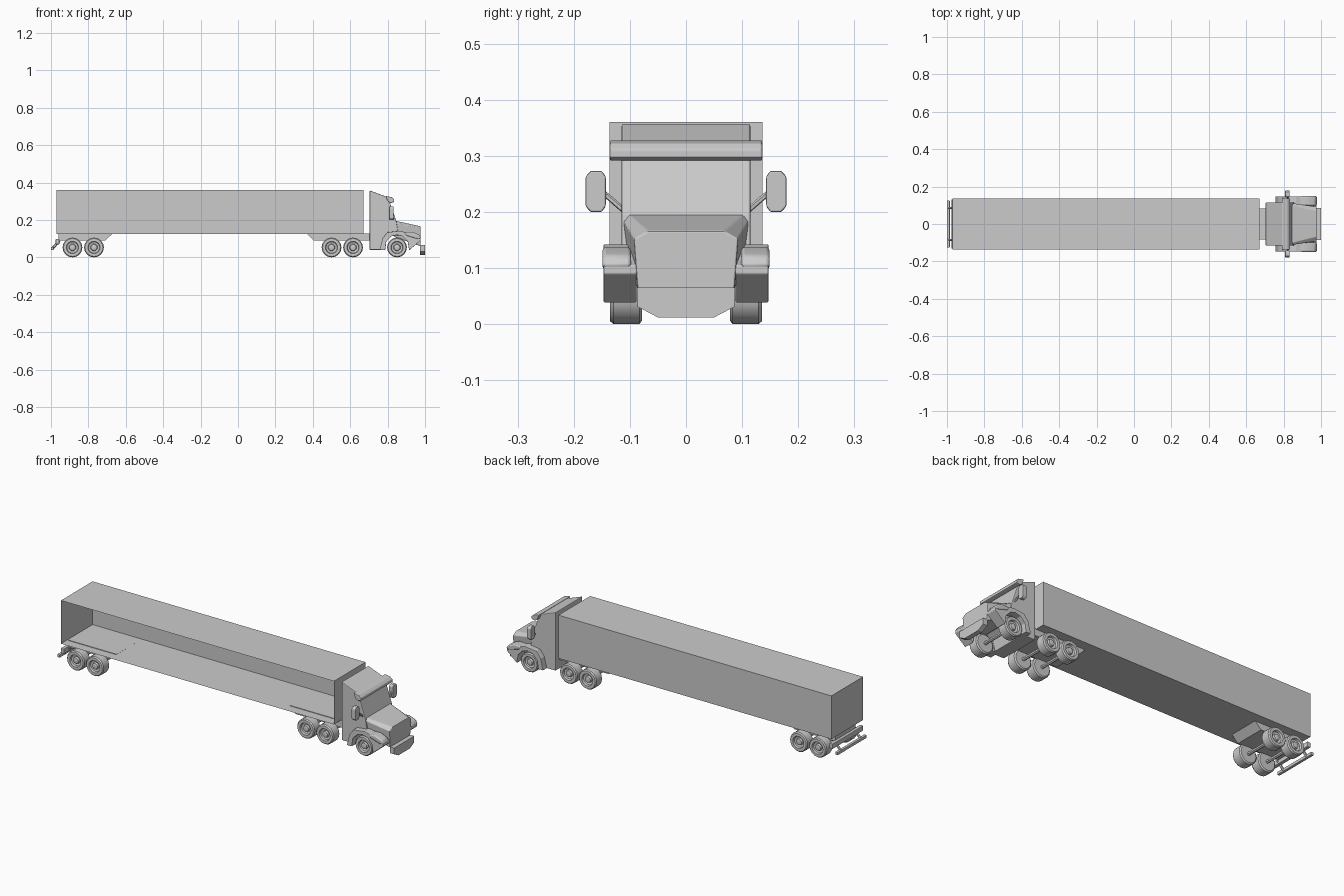
import bpy, bmesh, math
from mathutils import Matrix

if "Cube" in bpy.data.objects:
    bpy.data.objects.remove(bpy.data.objects["Cube"])


def make(name, verts, faces, bevel=0, smooth=False):
    me = bpy.data.meshes.new(name)
    me.from_pydata(verts, [], faces)
    bm = bmesh.new()
    bm.from_mesh(me)
    bmesh.ops.recalc_face_normals(bm, faces=bm.faces)
    bm.to_mesh(me)
    bm.free()
    ob = bpy.data.objects.new(name, me)
    bpy.context.collection.objects.link(ob)
    if bevel:
        m = ob.modifiers.new("Bevel", "BEVEL")
        m.width, m.segments = bevel, 2
    if smooth:
        bpy.ops.object.select_all(action='DESELECT')
        ob.select_set(True)
        bpy.context.view_layer.objects.active = ob
        bpy.ops.object.shade_smooth_by_angle(angle=math.radians(35))
    return ob


def loft(name, a, b, **kw):
    """Join two closed outlines with the same point count."""
    n = len(a)
    sides = [(i, (i + 1) % n, n + (i + 1) % n, n + i) for i in range(n)]
    return make(name, a + b, [tuple(range(n)), tuple(range(n, 2 * n))] + sides, **kw)


def prism(name, xz, y0, y1, **kw):
    return loft(name, [(x, y0, z) for x, z in xz], [(x, y1, z) for x, z in xz], **kw)


def box(name, x0, x1, y0, y1, z0, z1, **kw):
    return prism(name, [(x0, z0), (x1, z0), (x1, z1), (x0, z1)], y0, y1, **kw)


def mirror_y(ob):
    m = ob.modifiers.new("Mirror", "MIRROR")
    m.use_axis = (False, True, False)
    return ob


def rod(name, p, q, r):
    """Square bar between two points."""
    bm = bmesh.new()
    from mathutils import Vector
    p, q = Vector(p), Vector(q)
    d = q - p
    rot = d.to_track_quat('Z', 'Y').to_matrix().to_4x4()
    bmesh.ops.create_cone(bm, cap_ends=True, segments=6, radius1=r, radius2=r, depth=d.length,
                          matrix=Matrix.Translation((p + q) / 2) @ rot)
    me = bpy.data.meshes.new(name)
    bm.to_mesh(me)
    bm.free()
    ob = bpy.data.objects.new(name, me)
    bpy.context.collection.objects.link(ob)
    return ob


# Trailer shell, open on the -y side
X0, X1, Y, Z0, Z1 = -0.97, 0.672, 0.136, 0.125, 0.36
make("trailer_shell",
     [(x, y, z) for x in (X0, X1) for y in (-Y, Y) for z in (Z0, Z1)],
     [(0, 1, 3, 2), (4, 5, 7, 6), (2, 3, 7, 6), (0, 2, 6, 4), (1, 3, 7, 5)])

# Bogie frames under both trailer ends (tops show just above the floor)
prism("rear_bogie_frame", [(-0.96, 0.128), (-0.67, 0.128), (-0.71, 0.09), (-0.96, 0.09)], -0.085, 0.085)
prism("tractor_frame", [(0.367, 0.128), (0.72, 0.128), (0.72, 0.09), (0.405, 0.09)], -0.083, 0.083)

# Wheels: lathed profile of (radius, y)
PROFILE = [(0, 0.078), (0.046, 0.078), (0.053, 0.083), (0.053, 0.129), (0.048, 0.135), (0.033, 0.135),
           (0.030, 0.124), (0.019, 0.121), (0.016, 0.131), (0.010, 0.133), (0, 0.133)]
SEG = 16


def wheel(name, cx):
    verts = []
    for r, y in PROFILE:
        for k in range(SEG):
            a = 2 * math.pi * k / SEG
            verts.append((cx + r * math.cos(a), y, 0.053 + r * math.sin(a)))
    faces = []
    for j in range(len(PROFILE) - 1):
        for k in range(SEG):
            k2 = (k + 1) % SEG
            faces.append((j * SEG + k, j * SEG + k2, (j + 1) * SEG + k2, (j + 1) * SEG + k))
    ob = make(name, verts, faces)
    bm = bmesh.new()
    bm.from_mesh(ob.data)
    bmesh.ops.remove_doubles(bm, verts=bm.verts, dist=1e-5)
    bmesh.ops.recalc_face_normals(bm, faces=bm.faces)
    bm.to_mesh(ob.data)
    bm.free()
    bpy.ops.object.select_all(action='DESELECT')
    ob.select_set(True)
    bpy.context.view_layer.objects.active = ob
    bpy.ops.object.shade_smooth_by_angle(angle=math.radians(35))
    mirror_y(ob)


for i, cx in enumerate((-0.885, -0.77, 0.50, 0.615, 0.85)):
    wheel(f"wheel_pair_{i + 1}", cx)
    rod(f"axle_{i + 1}", (cx, -0.09, 0.053), (cx, 0.09, 0.053), 0.009)

# Rear bumper bars and their struts
box("rear_light_bar", -0.975, -0.955, -0.132, 0.132, 0.07, 0.098, bevel=0.003)
box("rear_underrun_bar", -1.0, -0.985, -0.125, 0.125, 0.04, 0.056, bevel=0.002)
mirror_y(rod("bumper_strut", (-0.99, 0.085, 0.05), (-0.955, 0.085, 0.088), 0.007))

# Cab with wheel arch cut into its side profile
prism("cab", [(0.704, 0.04), (0.704, 0.358), (0.80, 0.322), (0.812, 0.295), (0.846, 0.195), (0.86, 0.118),
              (0.825, 0.115), (0.795, 0.095), (0.78, 0.04)], -0.115, 0.115, bevel=0.004)

# Bonnet narrowing toward the nose
def section(x, top_y, top_z, side_y, side_z, bot_y, bot_z):
    half = [(top_y, top_z), (side_y, side_z), (bot_y, bot_z)]
    return [(x, y, z) for y, z in half] + [(x, -y, z) for y, z in reversed(half)]


loft("bonnet", section(0.835, 0.104, 0.197, 0.113, 0.185, 0.105, 0.11),
     section(0.977, 0.068, 0.166, 0.093, 0.152, 0.086, 0.06), bevel=0.003)

# Front bumper plate with chamfered lower corners
out = [(0.086, 0.065), (0.086, 0.031), (0.05, 0.012), (-0.05, 0.012), (-0.086, 0.031), (-0.086, 0.065)]
loft("front_bumper", [(0.974, y, z) for y, z in out], [(1.0, y, z) for y, z in out])

# Arched front fenders
mirror_y(prism("front_fender",
               [(0.757, 0.04), (0.772, 0.10), (0.797, 0.134), (0.865, 0.142), (0.92, 0.128), (0.976, 0.105),
                (0.976, 0.09), (0.915, 0.038), (0.907, 0.085), (0.88, 0.113), (0.85, 0.12), (0.82, 0.113),
                (0.793, 0.085), (0.787, 0.04)], 0.088, 0.147, bevel=0.002))

# Headlight pods on the fender fronts
mirror_y(prism("headlight", [(0.885, 0.135), (0.93, 0.137), (0.968, 0.122), (0.98, 0.103), (0.96, 0.097),
                             (0.90, 0.115)], 0.098, 0.149, bevel=0.006, smooth=True))

# Sun visor above the windscreen
prism("sun_visor", [(0.79, 0.328), (0.822, 0.322), (0.835, 0.311), (0.835, 0.296), (0.815, 0.291),
                    (0.80, 0.30)], -0.136, 0.136, bevel=0.003)

# Side mirrors: chamfered plates on diagonal arms
oct_ = [(0.143, 0.21), (0.150, 0.20), (0.170, 0.20), (0.179, 0.21), (0.179, 0.263), (0.170, 0.273),
        (0.150, 0.273), (0.143, 0.263)]
mirror_y(loft("side_mirror", [(0.808, y, z) for y, z in oct_], [(0.832, y, z) for y, z in oct_], bevel=0.003))
mirror_y(rod("mirror_arm", (0.82, 0.148, 0.235), (0.83, 0.11, 0.202), 0.005))
